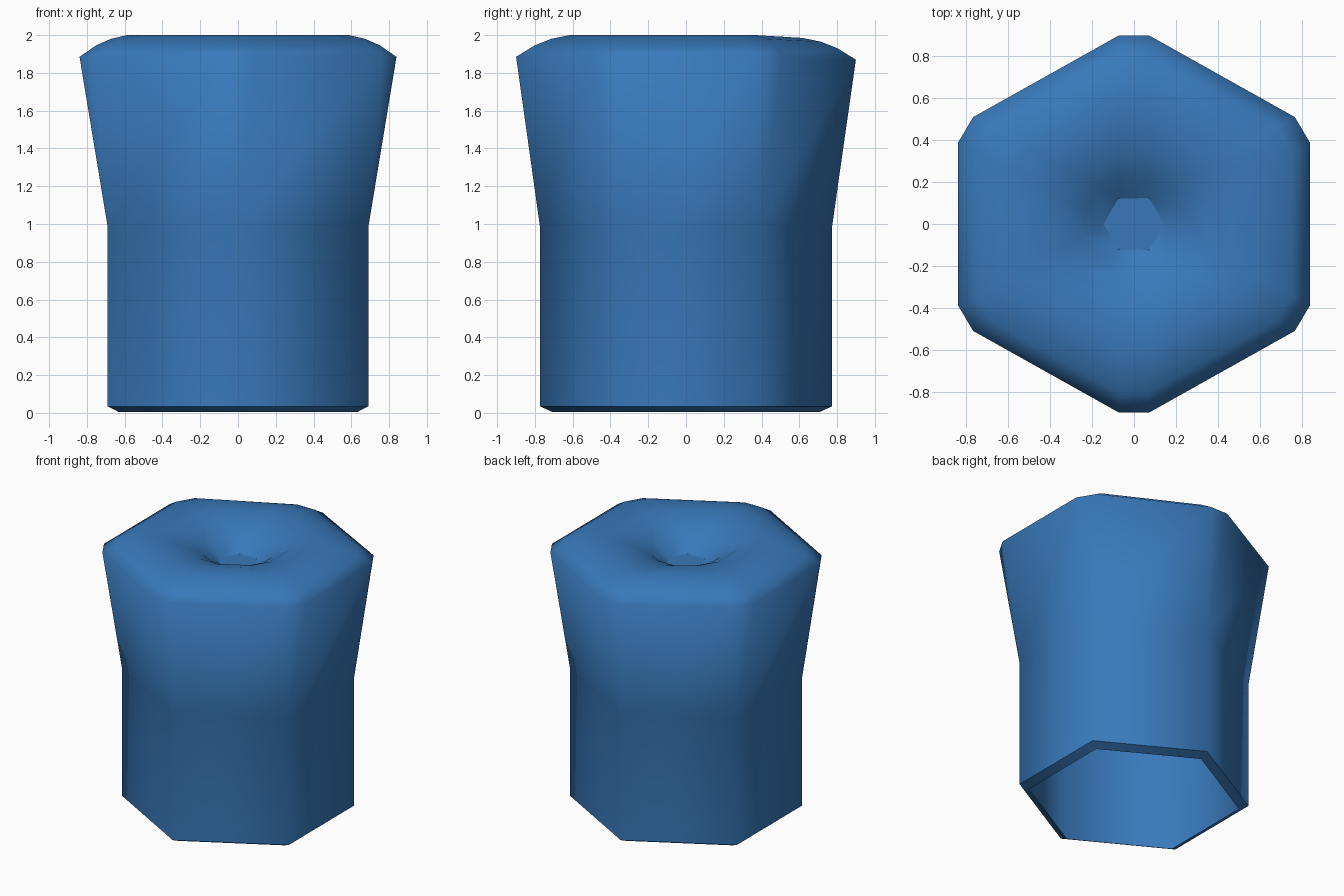
import bpy, bmesh, math

if "Cube" in bpy.data.objects:
    bpy.data.objects.remove(bpy.data.objects["Cube"])

SQUASH = 0.97      # hexagon is slightly shorter in y
CHAMFER = 0.072    # half width of the cut corners on the top

# profile: radius, height, corner half width
PROFILE = [
    (0.73, 0.005, 0), (0.797, 0.035, 0), (0.797, 0.985, 0),
    (0.93, 1.885, CHAMFER), (0.83, 1.945, CHAMFER), (0.74, 1.98, CHAMFER),
    (0.64, 2.0, CHAMFER), (0.50, 1.995, CHAMFER), (0.37, 1.965, CHAMFER),
    (0.25, 1.905, CHAMFER), (0.146, 1.82, CHAMFER),
]

bm = bmesh.new()


def ring(radius, z, half):
    """Hexagon with a corner on +y, each corner split in two by the chamfer."""
    d = math.asin(min(half / radius, 0.5))
    verts = []
    for k in range(6):
        for s in (-1, 1):
            a = math.pi / 2 + k * math.pi / 3 + s * d
            x, y = radius * math.cos(a), SQUASH * radius * math.sin(a)
            dip = 0.015 if (k == 0 and z > 1.8 and radius > 0.3) else 0
            verts.append(bm.verts.new((x, y, z - dip)))
    return verts


# flared hexagonal shell, open underneath, with a dimpled top
rings = [ring(*p) for p in PROFILE]
for low, high in zip(rings, rings[1:]):
    for i in range(12):
        j = (i + 1) % 12
        bm.faces.new((low[i], low[j], high[j], high[i]))

# flat floor of the dimple
bm.faces.new(rings[-1])
bmesh.ops.remove_doubles(bm, verts=bm.verts, dist=0.004)
bmesh.ops.dissolve_degenerate(bm, edges=bm.edges, dist=0.001)

# soft shading with crisp edges round the dimple floor and the foot
for f in bm.faces:
    f.smooth = True
for e in bm.edges:
    low, high = sorted(v.co.z for v in e.verts)
    radius = max(v.co.xy.length for v in e.verts)
    if radius < 0.2 or (high < 0.1 and high - low < 0.01):
        e.smooth = False

mesh = bpy.data.meshes.new("hexagonal_post")
bm.to_mesh(mesh)
bm.free()
post = bpy.data.objects.new("hexagonal_post", mesh)
bpy.context.collection.objects.link(post)

# single blue colour
blue = bpy.data.materials.new("blue")
blue.diffuse_color = (0.04, 0.19, 0.49, 1)
blue.use_nodes = True
blue.node_tree.nodes["Principled BSDF"].inputs["Base Color"].default_value = blue.diffuse_color
mesh.materials.append(blue)
